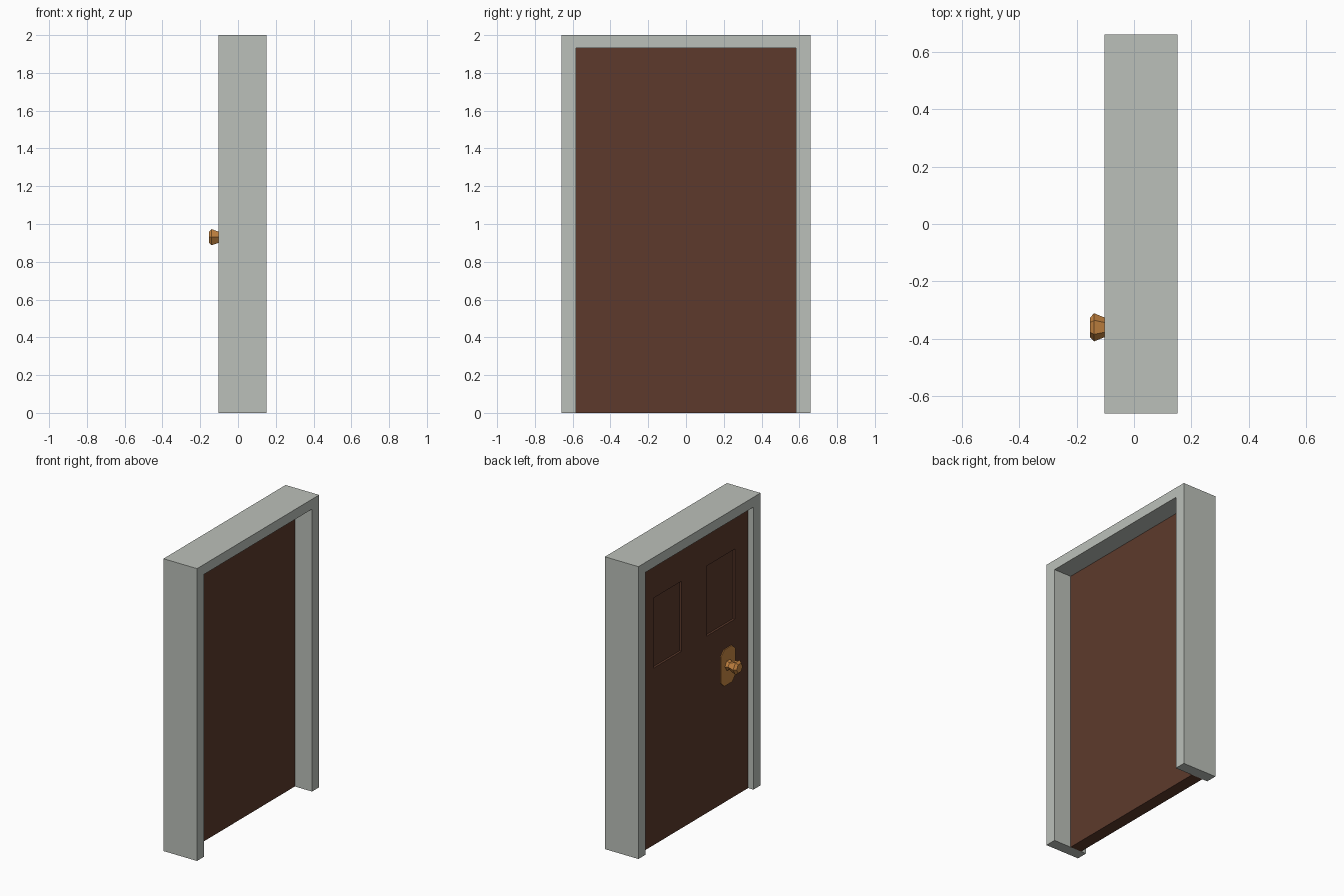
import bpy, bmesh, math
from mathutils import Vector

if "Cube" in bpy.data.objects:
    bpy.data.objects.remove(bpy.data.objects["Cube"])


def material(name, rgb):
    m = bpy.data.materials.new(name)
    m.diffuse_color = (*rgb, 1)
    m.use_nodes = True
    m.node_tree.nodes["Principled BSDF"].inputs["Base Color"].default_value = m.diffuse_color
    return m


def finish(bm, name, mat=None):
    bmesh.ops.recalc_face_normals(bm, faces=bm.faces)
    me = bpy.data.meshes.new(name)
    bm.to_mesh(me)
    bm.free()
    ob = bpy.data.objects.new(name, me)
    bpy.context.collection.objects.link(ob)
    if mat:
        me.materials.append(mat)
    return ob


def extrude_yz(outline, x0, x1):
    """Closed (y, z) outline extruded along x."""
    bm = bmesh.new()
    face = bm.faces.new([bm.verts.new((x0, y, z)) for y, z in outline])
    res = bmesh.ops.extrude_face_region(bm, geom=[face])
    moved = [v for v in res["geom"] if isinstance(v, bmesh.types.BMVert)]
    bmesh.ops.translate(bm, verts=moved, vec=(x1 - x0, 0, 0))
    return bm


brown = material("door_brown", (0.11, 0.042, 0.025))
brass = material("brass", (0.58, 0.24, 0.055))

X_FRONT, X_BACK = -0.102, 0.152     # frame depth
D_FRONT, D_BACK = -0.062, 0.022     # door slab depth
IN_Y, OUT_Y, IN_Z, OUT_Z = 0.583, 0.66, 1.932, 2.0

# Frame: one arch of two jambs and a lintel
finish(extrude_yz([(-OUT_Y, 0), (-OUT_Y, OUT_Z), (OUT_Y, OUT_Z), (OUT_Y, 0),
                   (IN_Y, 0), (IN_Y, IN_Z), (-IN_Y, IN_Z), (-IN_Y, 0)],
                  X_FRONT, X_BACK), "door_frame",
       material("frame_grey", (0.50, 0.53, 0.49)))

# Door slab with two recessed upper panels on the knob side
P_Y0, P_Y1, P_Z0, P_Z1 = 0.135, 0.44, 1.21, 1.69
bm = extrude_yz([(-IN_Y, 0), (-IN_Y, IN_Z), (IN_Y, IN_Z), (IN_Y, 0)],
                D_FRONT, D_BACK)
cuts = [((0, s * y, 0), (0, 1, 0)) for y in (P_Y0, P_Y1) for s in (-1, 1)]
cuts += [((0, 0, z), (0, 0, 1)) for z in (P_Z0, P_Z1)]
for co, no in cuts:
    bmesh.ops.bisect_plane(bm, geom=bm.verts[:] + bm.edges[:] + bm.faces[:],
                           plane_co=co, plane_no=no)
panels = []
for f in bm.faces:
    c = f.calc_center_median()
    if (abs(c.x - D_FRONT) < 1e-4 and P_Y0 < abs(c.y) < P_Y1
            and P_Z0 < c.z < P_Z1):
        panels.append(f)
for f in bmesh.ops.extrude_discrete_faces(bm, faces=panels)["faces"]:
    bmesh.ops.translate(bm, verts=f.verts[:], vec=(0.015, 0, 0))
finish(bm, "door", brown)

# Knob plate: tall rectangle with clipped corners
KY, KZ = -0.36, 0.93
W, H, C = 0.077, 0.125, 0.035
plate = [(W, H - C), (W - C, H), (C - W, H), (-W, H - C),
         (-W, C - H), (C - W, -H), (W - C, -H), (W, C - H)]
finish(extrude_yz([(KY + y, KZ - 0.007 + z) for y, z in plate],
                  D_FRONT - 0.006, D_FRONT + 0.005), "knob_plate", brass)

# Knob: six-sided turned profile of (x, radius)
profile = [(-0.064, 0.036), (-0.076, 0.034), (-0.086, 0.027),
           (-0.102, 0.034), (-0.139, 0.049), (-0.154, 0.033)]
bm = bmesh.new()
rings = []
for x, r in profile:
    rings.append([bm.verts.new((x, KY + r * math.cos(i * math.pi / 3),
                                KZ + r * math.sin(i * math.pi / 3)))
                  for i in range(6)])
for a, b in zip(rings, rings[1:]):
    for i in range(6):
        j = (i + 1) % 6
        bm.faces.new((a[i], a[j], b[j], b[i]))
bm.faces.new(rings[0])
bm.faces.new(rings[-1])
finish(bm, "door_knob", brass)
